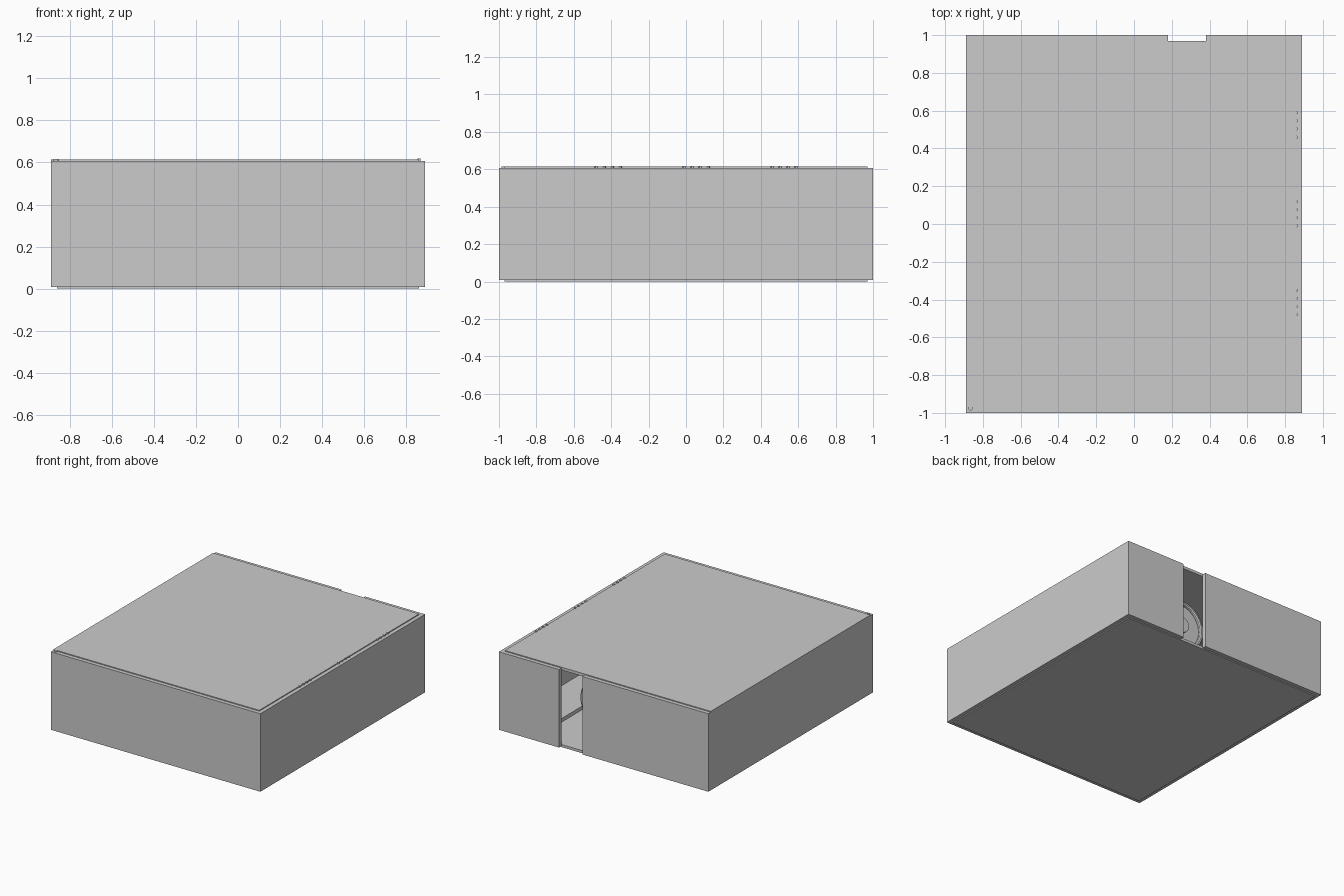
import bpy
from math import pi

if "Cube" in bpy.data.objects:
    bpy.data.objects.remove(bpy.data.objects["Cube"])


def box(name, x0, x1, y0, y1, z0, z1):
    bpy.ops.mesh.primitive_cube_add(size=1, location=((x0 + x1) / 2, (y0 + y1) / 2, (z0 + z1) / 2))
    o = bpy.context.object
    o.name = name
    o.scale = (x1 - x0, y1 - y0, z1 - z0)
    bpy.ops.object.transform_apply(location=False, rotation=False, scale=True)
    return o


def cylinder(name, r, depth, loc, rot=(0, 0, 0), sides=32):
    bpy.ops.mesh.primitive_cylinder_add(vertices=sides, radius=r, depth=depth, location=loc, rotation=rot)
    o = bpy.context.object
    o.name = name
    bpy.ops.object.shade_smooth_by_angle()
    return o


W, L, T = 0.89, 1.0, 0.03      # half width, half length, wall thickness
Z0, Z1 = 0.008, 0.607          # wall bottom and top

# Outer walls, with an open slot in the back one
box("front_wall", -W, W, -L, -L + T, Z0, Z1)
box("left_wall", -W, -W + T, -L + T, L - T, Z0, Z1)
box("right_wall", W - T, W, -L + T, L - T, Z0, Z1)
box("back_wall_left", -W, 0.18, L - T, L, Z0, Z1)
box("back_wall_right", 0.38, W, L - T, L, Z0, Z1)

# Inset floor and lid, the lid reaching over the left wall
box("floor_panel", -W + T, W - T, -L + T, L - T, 0.0, 0.02)
box("lid", -W + T, W - T, -L + T, L - T, 0.592, 0.614)
box("lid_lip", -W, -W + T, -L + T, L - T, Z1, 0.614)

# Hinge pins along the right edge of the lid
for start in (-0.48, -0.01, 0.46):
    for i in range(4):
        cylinder("hinge_pin", 0.008, 0.014, (W - T, start + i * 0.043, 0.611), sides=12)

# Latch pin at the front left corner
cylinder("latch_pin", 0.012, 0.014, (-W + 0.025, -L + 0.025, 0.609), sides=16)

# Low step inside, beside the slot
box("inner_step", 0.55, W - T, -L + T, L - T, 0.05, 0.08)

# Round drum inside, facing the slot
cylinder("drum", 0.19, 0.06, (0.18, 0.70, 0.30), (pi / 2, 0, 0), 48)
cylinder("drum_hub", 0.06, 0.10, (0.18, 0.70, 0.30), (pi / 2, 0, 0))
box("drum_stand", 0.15, 0.21, 0.68, 0.72, 0.02, 0.15)
bpy.ops.mesh.primitive_torus_add(major_radius=0.18, minor_radius=0.018, major_segments=48,
                                 minor_segments=10, location=(0.18, 0.735, 0.30), rotation=(pi / 2, 0, 0))
bpy.context.object.name = "drum_rim"
bpy.ops.object.shade_smooth_by_angle()
